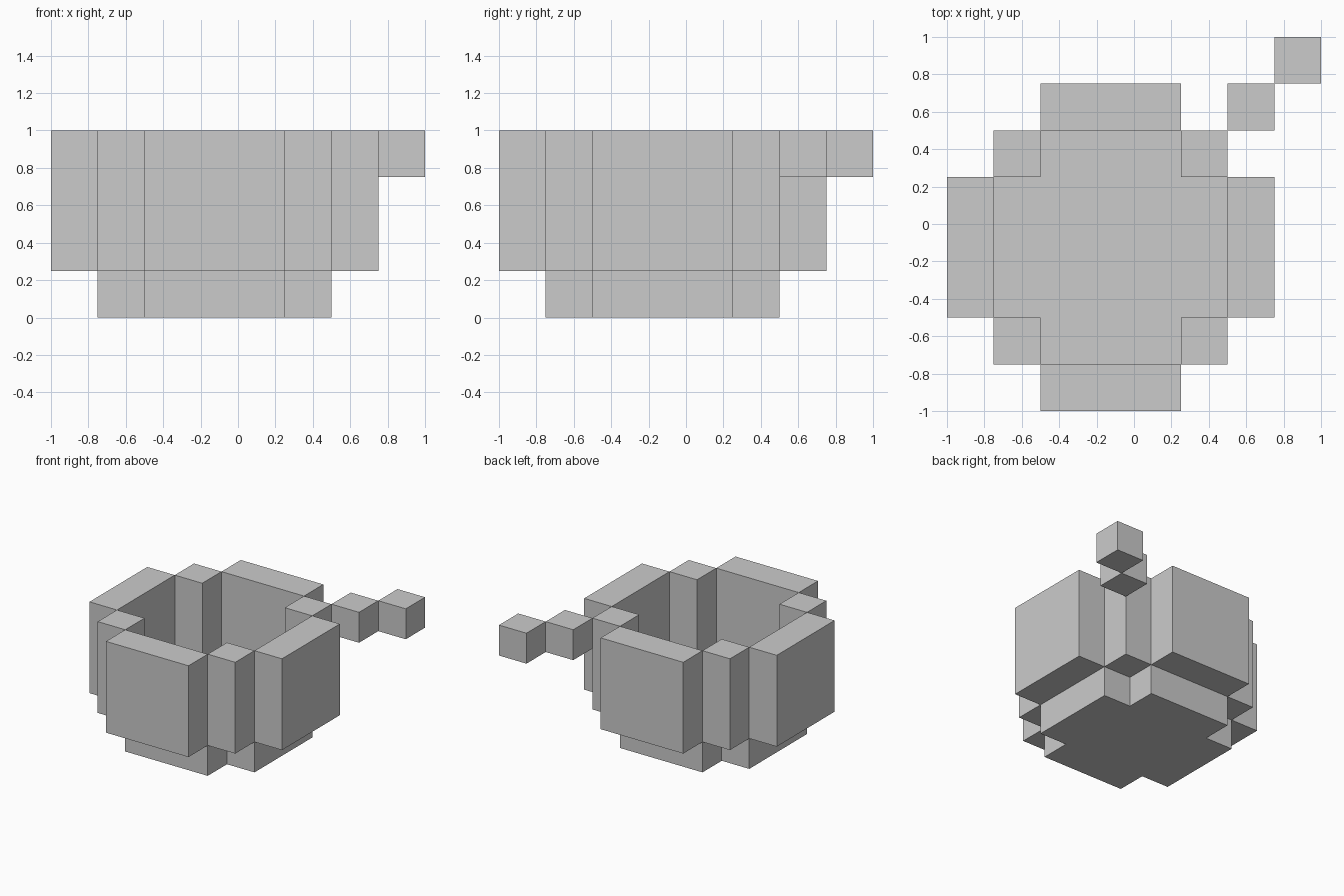
import bpy
import bmesh

if "Cube" in bpy.data.objects:
    bpy.data.objects.remove(bpy.data.objects["Cube"])

U = 0.25  # block size


def prism(name, outline, z0, z1):
    """Extrude a flat outline (in block units) from z0 to z1."""
    bm = bmesh.new()
    face = bm.faces.new([bm.verts.new((x * U, y * U, z0 * U)) for x, y in outline])
    top = bmesh.ops.extrude_face_region(bm, geom=[face])["geom"]
    verts = [v for v in top if isinstance(v, bmesh.types.BMVert)]
    bmesh.ops.translate(bm, verts=verts, vec=(0, 0, (z1 - z0) * U))
    bmesh.ops.recalc_face_normals(bm, faces=bm.faces[:])
    mesh = bpy.data.meshes.new(name)
    bm.to_mesh(mesh)
    bm.free()
    obj = bpy.data.objects.new(name, mesh)
    bpy.context.collection.objects.link(obj)
    return obj


def box(name, x0, x1, y0, y1, z0, z1):
    return prism(name, [(x0, y0), (x1, y0), (x1, y1), (x0, y1)], z0, z1)


# Pot floor: a square with its corner blocks missing
prism("pot_floor", [(-2, -3), (1, -3), (1, -2), (2, -2), (2, 1), (1, 1),
                    (1, 2), (-2, 2), (-2, 1), (-3, 1), (-3, -2), (-2, -2)], 0, 1)

# Four straight walls
for side, a in (("low", -4), ("high", 2)):
    box(f"side_wall_{side}", a, a + 1, -2, 1, 1, 4)
    box(f"end_wall_{side}", -2, 1, a, a + 1, 1, 4)

# Corner posts between the walls
for x in (-3, 1):
    for y in (-3, 1):
        box("corner_post", x, x + 1, y, y + 1, 1, 4)

# Handle: blocks stepping diagonally outward from the rim
for i in (2, 3):
    box("handle_block", i, i + 1, i, i + 1, 3, 4)
